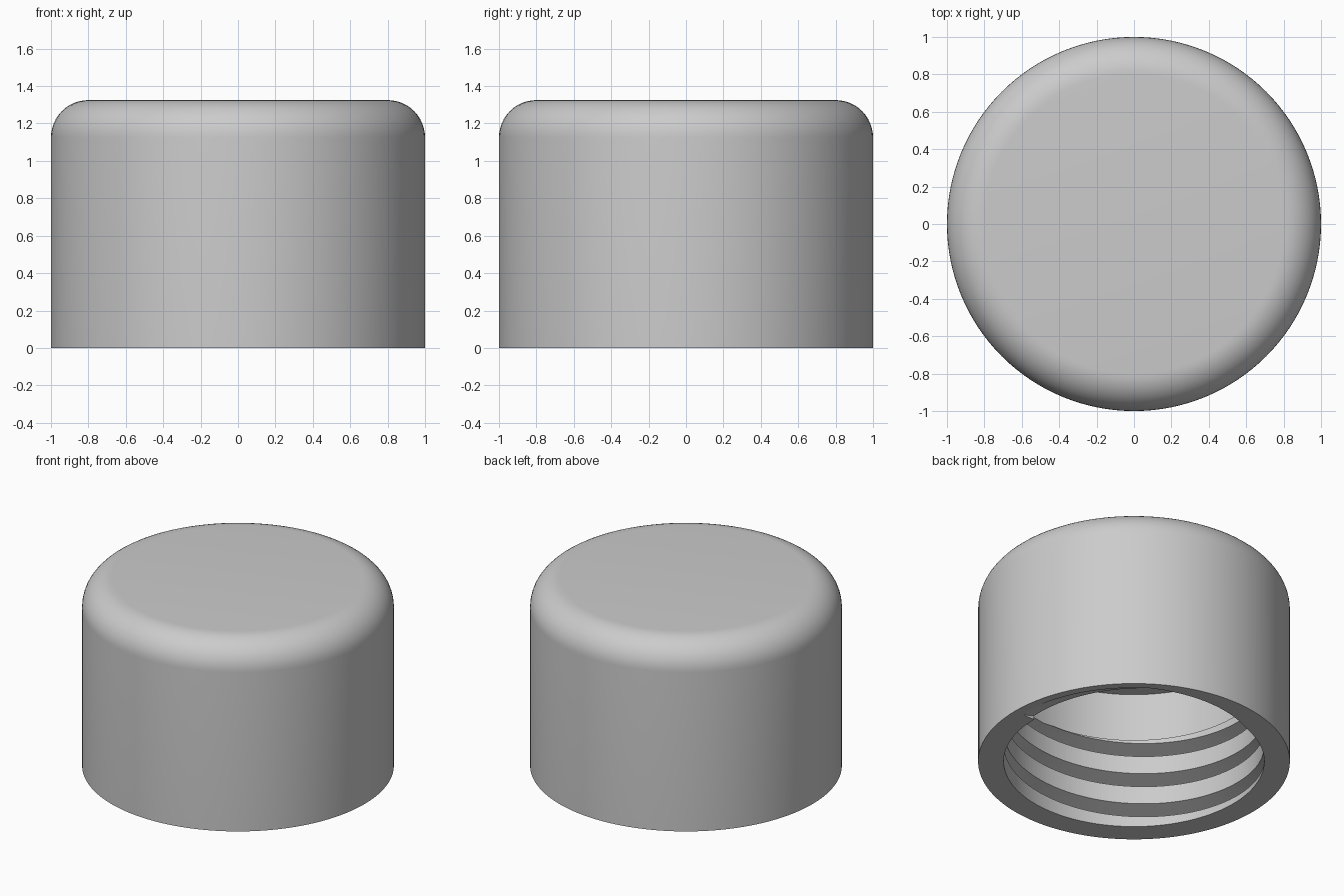
import bpy, bmesh, math

cube = bpy.data.objects.get("Cube")
if cube:
    bpy.data.objects.remove(cube, do_unlink=True)

HEIGHT, FILLET = 1.325, 0.2
BORE, RELIEF, RELIEF_Z, CEILING = 0.836, 0.846, 0.64, 0.983
PITCH, TURNS, START_Z = 0.223, 3, -0.02
OPENING, DEPTH, FLANK = 0.096, 0.109, 0.033
SEGMENTS = 128

grey = bpy.data.materials.new("light grey plastic")
grey.use_nodes = True
colour = (0.6, 0.6, 0.6, 1)
grey.diffuse_color = colour
grey.node_tree.nodes["Principled BSDF"].inputs["Base Color"].default_value = colour


def make_object(name, bm):
    bmesh.ops.recalc_face_normals(bm, faces=bm.faces)
    mesh = bpy.data.meshes.new(name)
    bm.to_mesh(mesh)
    bm.free()
    mesh.materials.append(grey)
    obj = bpy.data.objects.new(name, mesh)
    bpy.context.collection.objects.link(obj)
    return obj


def lathe(name, profile):
    bm = bmesh.new()
    verts = [bm.verts.new((r, 0, z)) for r, z in profile]
    edges = [bm.edges.new(pair) for pair in zip(verts, verts[1:])]
    bmesh.ops.spin(bm, geom=verts + edges, cent=(0, 0, 0), axis=(0, 0, 1),
                   angle=math.tau, steps=SEGMENTS)
    bmesh.ops.remove_doubles(bm, verts=bm.verts, dist=1e-4)
    return make_object(name, bm)


def helix(name, section):
    """Sweep a closed section of (radius, height) up a right-handed helix from +x."""
    bm = bmesh.new()
    rings = []
    for i in range(TURNS * SEGMENTS + 1):
        turn = i / SEGMENTS
        a = math.tau * turn
        rings.append([bm.verts.new((r * math.cos(a), r * math.sin(a),
                                    START_Z + z + PITCH * turn))
                      for r, z in section])
    n = len(section)
    for low, high in zip(rings, rings[1:]):
        for k in range(n):
            m = (k + 1) % n
            bm.faces.new((low[k], low[m], high[m], high[k]))
    bm.faces.new(rings[0])
    bm.faces.new(rings[-1])
    return make_object(name, bm)


# Cap shell: rounded outside, hollow inside with a plain relief above the thread
outer = [(1 - FILLET + FILLET * math.cos(a), HEIGHT - FILLET + FILLET * math.sin(a))
         for a in (math.pi / 2 * i / 12 for i in range(13))]
inner = [(0, CEILING), (RELIEF, CEILING), (RELIEF, RELIEF_Z), (BORE, RELIEF_Z), (BORE, 0)]
cap = lathe("screw_cap", inner + [(1, 0)] + outer + [(0, HEIGHT)])

# Trapezoid thread groove, cut into the bore
overlap = 0.04
mouth = OPENING / 2 + FLANK * overlap / DEPTH
root = OPENING / 2 - FLANK
groove = helix("thread_cutter", [(BORE - overlap, -mouth), (BORE + DEPTH, -root),
                                 (BORE + DEPTH, root), (BORE - overlap, mouth)])
groove.hide_render = True
cut = cap.modifiers.new("thread", 'BOOLEAN')
cut.operation = 'DIFFERENCE'
cut.solver = 'EXACT'
cut.object = groove

bpy.ops.object.select_all(action='DESELECT')
cap.select_set(True)
bpy.context.view_layer.objects.active = cap
bpy.ops.object.modifier_apply(modifier=cut.name)
bpy.data.objects.remove(groove, do_unlink=True)
bpy.ops.object.shade_smooth_by_angle(angle=math.radians(15))
